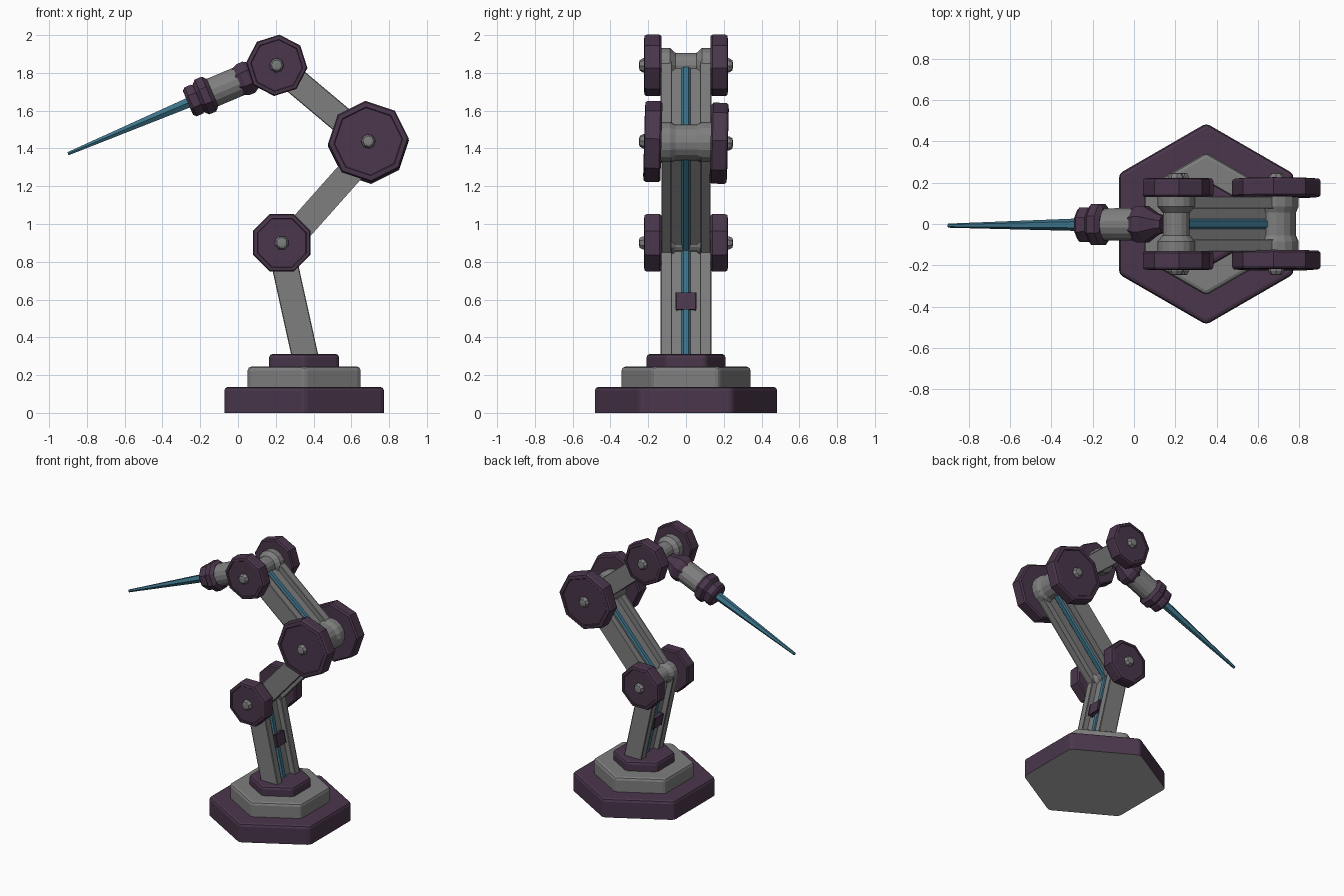
import bpy, bmesh, math
from mathutils import Vector, Matrix

if "Cube" in bpy.data.objects:
    bpy.data.objects.remove(bpy.data.objects["Cube"])

X, Y, Z = Vector((1, 0, 0)), Vector((0, 1, 0)), Vector((0, 0, 1))


def material(name, rgb):
    m = bpy.data.materials.new(name)
    m.diffuse_color = (*rgb, 1)
    m.use_nodes = True
    m.node_tree.nodes["Principled BSDF"].inputs["Base Color"].default_value = m.diffuse_color
    return m


GREY = material("grey metal", (0.21, 0.21, 0.21))
PALE = material("pale grey underside", (0.45, 0.45, 0.45))
PURPLE = material("dark purple", (0.068, 0.037, 0.071))
BLUE = material("steel blue", (0.045, 0.17, 0.25))


def finish(bm, name, *mats):
    bmesh.ops.recalc_face_normals(bm, faces=bm.faces)
    me = bpy.data.meshes.new(name)
    bm.to_mesh(me)
    bm.free()
    for m in mats:
        me.materials.append(m)
    ob = bpy.data.objects.new(name, me)
    bpy.context.collection.objects.link(ob)
    return ob


def lathe(name, mat, profile, o, a, u, n=8, phase=0.0):
    """Flat-sided turned part: profile of (radius, distance along axis a)."""
    v = a.cross(u)
    bm = bmesh.new()
    rings = []
    for r, d in profile:
        rings.append([bm.verts.new(o + a * d + r * (math.cos(t) * u + math.sin(t) * v))
                      for t in (phase + math.tau * i / n for i in range(n))])
    for p, q in zip(rings, rings[1:]):
        for i in range(n):
            j = (i + 1) % n
            bm.faces.new((p[i], p[j], q[j], q[i]))
    bm.faces.new(rings[0])
    bm.faces.new(rings[-1])
    return finish(bm, name, mat)


def box(name, mat, o, axes, lo, hi, bevel=0.0):
    """Box from lo to hi in the frame given by axes at o."""
    bm = bmesh.new()
    bmesh.ops.create_cube(bm, size=1)
    lo, hi = Vector(lo), Vector(hi)
    for vert in bm.verts:
        p = [lo[k] + (vert.co[k] + 0.5) * (hi[k] - lo[k]) for k in range(3)]
        vert.co = o + sum((axes[k] * p[k] for k in range(3)), Vector())
    if bevel:
        bmesh.ops.bevel(bm, geom=bm.edges[:], offset=bevel, segments=1, affect='EDGES')
    return finish(bm, name, mat)


# stepped hexagonal base, edges rounded except at the floor, pale underside
def hex_step(name, mat, radius, z0, z1):
    ob = lathe(name, mat, [(radius, z0), (radius, z1)], Vector((0.35, 0, 0)), Z, X,
               n=6, phase=math.pi / 2)
    bm = bmesh.new()
    bm.from_mesh(ob.data)
    edges = [e for e in bm.edges if max(v.co.z for v in e.verts) > z0 + 0.01]
    bmesh.ops.bevel(bm, geom=edges, offset=0.02, segments=2, profile=0.5, affect='EDGES')
    for f in bm.faces:
        if f.normal.z < -0.9:
            f.material_index = 1
    bm.to_mesh(ob.data)
    bm.free()
    ob.data.materials.append(PALE)


hex_step("base_foot", PURPLE, 0.488, 0, 0.138)
hex_step("base_step", GREY, 0.346, 0.13, 0.245)
hex_step("base_collar", PURPLE, 0.214, 0.235, 0.313)

# arm links: two side bars, a recessed web and a rod down the middle
J1, J2, J3 = Vector((0.232, 0, 0.9)), Vector((0.69, 0, 1.432)), Vector((0.205, 0, 1.84))


def link(name, p, q, half):
    d = (q - p).normalized()
    n = Y.cross(d)
    L = (q - p).length
    axes = (d, Y, n)
    for side, (a, b) in (("left", (0.078, 0.13)), ("right", (-0.13, -0.078))):
        box(f"{name}_bar_{side}", GREY, p, axes, (0, a, -half), (L, b, half), 0.004)
    box(f"{name}_web", GREY, p, axes, (0, -0.08, -half * 0.4), (L, 0.08, half * 0.4))
    lathe(f"{name}_rod", BLUE, [(0.038, 0), (0.038, L)], p, d, Y, phase=math.pi / 8)
    return axes


foot = Vector((0.357, 0, 0.29))
lower = link("lower_arm", foot, Vector((0.222, 0, 0.9)), 0.066)
link("middle_arm", J1 + Vector((0.015, 0, -0.015)), J2 + Vector((0.035, 0, -0.01)), 0.064)
link("upper_arm", J2, J3, 0.066)
box("rod_clip", PURPLE, foot, lower, (0.255, -0.05, -0.062), (0.335, 0.05, 0.062), 0.006)


# joints: waisted axle, two octagonal wheels with a shallow face, end bolts
def joint(name, o, R, waist, flare, phase, tilt=0.0):
    rot = Matrix.Rotation(math.radians(tilt), 3, 'X')
    lathe(f"{name}_axle", GREY,
          [(flare, -0.14), (flare, -0.085), (waist, -0.055), (waist, 0.055),
           (flare, 0.085), (flare, 0.14)], o, Y, X, n=16)
    for side, s in (("back", 1), ("front", -1)):
        a = rot @ (Y * s)
        ph = math.radians(-phase * s)
        lathe(f"{name}_wheel_{side}", PURPLE,
              [(R * 0.95, 0.13), (R, 0.14), (R, 0.208), (R * 0.965, 0.219),
               (R * 0.85, 0.222), (R * 0.83, 0.218)], o, a, X, phase=ph)
        lathe(f"{name}_bolt_{side}", GREY,
              [(0.038, 0.2), (0.038, 0.228), (0.028, 0.245), (0.016, 0.248)],
              o, a, X, phase=ph)


joint("low_joint", J1, 0.165, 0.055, 0.075, 22.5)
joint("elbow_joint", J2, 0.215, 0.095, 0.108, 4, -1.5)
joint("top_joint", J3, 0.163, 0.065, 0.092, -5)

# tool head: flared neck, barrel, stepped chuck and long needle
tip = Vector((-0.9, -0.008, 1.372))
head = (tip - J3).normalized()
reach = (tip - J3).length
side = Y.cross(head).normalized()


def tool(name, mat, profile, n=8):
    lathe(name, mat, profile, J3, head, side, n, math.pi / n)


tool("head_neck", PURPLE, [(0.045, 0.07), (0.055, 0.1), (0.096, 0.16), (0.096, 0.195), (0.08, 0.228)])
tool("head_barrel", GREY, [(0.08, 0.2), (0.08, 0.4)], 16)
tool("head_chuck", PURPLE, [(0.085, 0.37), (0.108, 0.39), (0.108, 0.43), (0.085, 0.45),
                            (0.09, 0.46), (0.09, 0.495), (0.075, 0.51)])
tool("head_needle", BLUE, [(0.031, 0.49), (0.01, reach)], 6)
